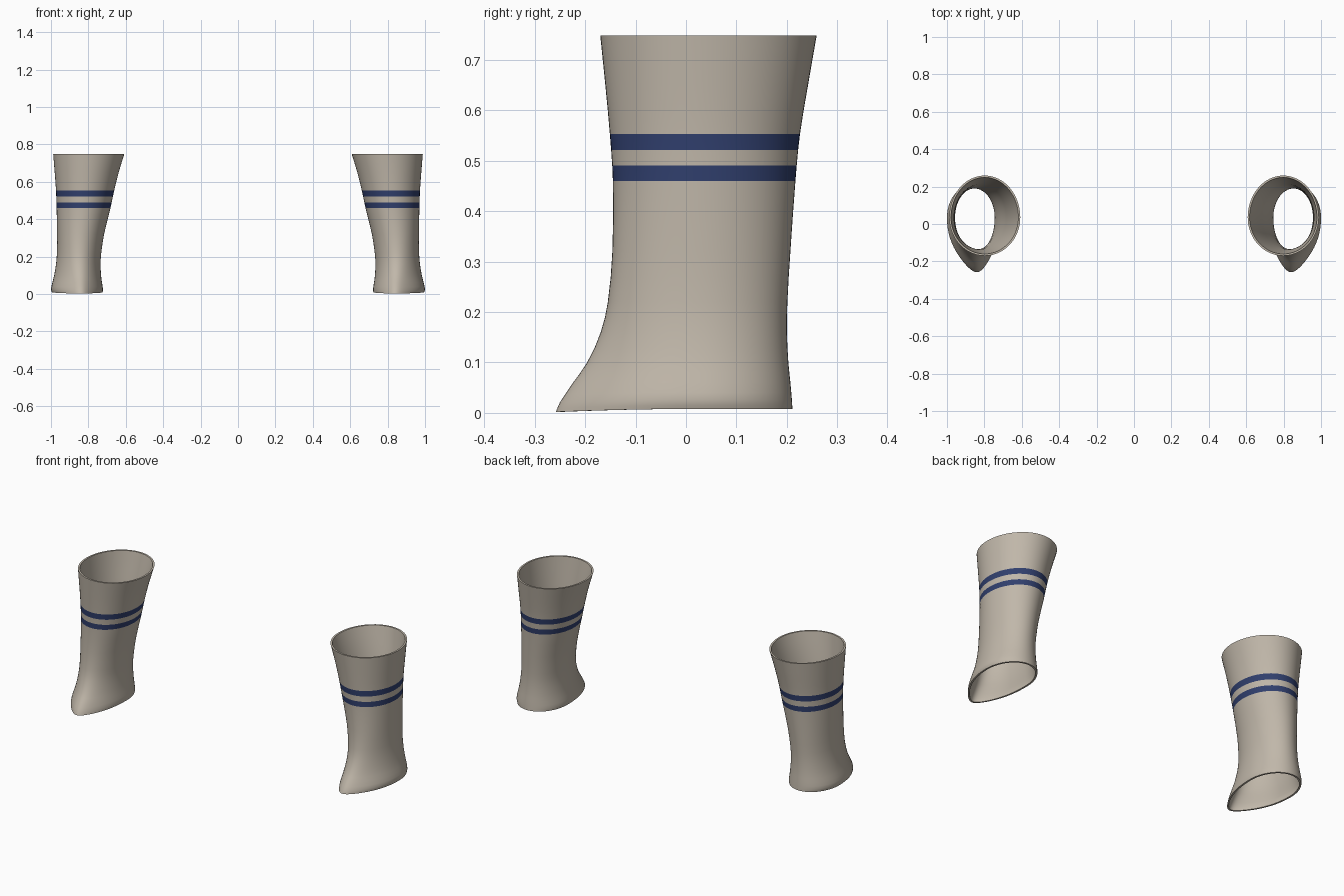
import bpy, bmesh, math

if "Cube" in bpy.data.objects:
    bpy.data.objects.remove(bpy.data.objects["Cube"])


def material(name, rgb):
    m = bpy.data.materials.new(name)
    m.diffuse_color = (*rgb, 1)
    m.use_nodes = True
    m.node_tree.nodes["Principled BSDF"].inputs["Base Color"].default_value = m.diffuse_color
    return m


BEIGE = material("warm beige", (0.53, 0.475, 0.40))
BLUE = material("navy blue", (0.03, 0.05, 0.155))

# Leg sections: height, inner x, outer x, front y, back y, toe pinch
KEYS = [
    (0.008, 0.724, 0.995, -0.258, 0.211, 0.32),
    (0.025, 0.722, 1.000, -0.250, 0.210, 0.32),
    (0.060, 0.727, 0.993, -0.224, 0.207, 0.28),
    (0.100, 0.732, 0.983, -0.196, 0.203, 0.20),
    (0.160, 0.735, 0.973, -0.169, 0.200, 0.10),
    (0.220, 0.731, 0.968, -0.155, 0.201, 0.04),
    (0.320, 0.716, 0.967, -0.146, 0.207, 0.00),
    (0.460, 0.682, 0.970, -0.145, 0.217, 0.00),
    (0.553, 0.662, 0.973, -0.151, 0.226, 0.00),
    (0.650, 0.638, 0.980, -0.160, 0.242, 0.00),
    (0.748, 0.608, 0.988, -0.170, 0.259, 0.00),
]
STRIPES = [(0.460, 0.490), (0.521, 0.553)]
WALL = 0.010
SIDES = 64


def section(z):
    """Smoothly interpolate the key sections at height z."""
    i = 0
    while i < len(KEYS) - 2 and z > KEYS[i + 1][0]:
        i += 1
    a, b = KEYS[i], KEYS[i + 1]
    p, n = KEYS[max(i - 1, 0)], KEYS[min(i + 2, len(KEYS) - 1)]
    h = b[0] - a[0]
    t = (z - a[0]) / h
    out = []
    for k in range(1, 6):
        ma = (b[k] - p[k]) / (b[0] - p[0]) * h
        mb = (n[k] - a[k]) / (n[0] - a[0]) * h
        out.append((2*t**3 - 3*t*t + 1) * a[k] + (t**3 - 2*t*t + t) * ma
                   + (3*t*t - 2*t**3) * b[k] + (t**3 - t*t) * mb)
    return out


def ring(bm, z, inset, side):
    x0, x1, front, back, pinch = section(z)
    cx, cy = (x0 + x1) / 2, 0.035
    rx = (x1 - x0) / 2 - inset
    low = max(0, 1 - z / 0.06)
    verts = []
    for i in range(SIDES):
        a = 2 * math.pi * i / SIDES
        c, s = math.cos(a), math.sin(a)
        toe = max(0, -s)
        ry = (back - cy if s > 0 else cy - front) - inset
        x = cx + rx * c * (1 - pinch * toe ** 3) - 0.06 * pinch * toe ** 2
        verts.append(bm.verts.new((side * x, cy + ry * s, z - 0.007 * low * toe ** 2)))
    return verts


def make_boot(name, side):
    # Row heights include exact stripe borders
    levels = sorted({k[0] for k in KEYS} | {z for s in STRIPES for z in s}
                    | {0.015, 0.04, 0.08, 0.13, 0.19, 0.27, 0.39, 0.60, 0.70})
    path = [(z, 0) for z in levels]
    path += [(z, WALL) for z in reversed(levels)]
    bm = bmesh.new()
    rings = [ring(bm, z, inset, side) for z, inset in path]
    for r in range(len(path)):
        q = (r + 1) % len(path)
        mid = (path[r][0] + path[q][0]) / 2
        outside = path[r][1] == 0 and path[q][1] == 0
        striped = outside and r < q and any(lo < mid < hi for lo, hi in STRIPES)
        for i in range(SIDES):
            j = (i + 1) % SIDES
            f = bm.faces.new((rings[r][i], rings[r][j], rings[q][j], rings[q][i]))
            f.material_index = int(striped)
    bmesh.ops.recalc_face_normals(bm, faces=bm.faces[:])
    mesh = bpy.data.meshes.new(name)
    bm.to_mesh(mesh)
    bm.free()
    mesh.materials.append(BEIGE)
    mesh.materials.append(BLUE)
    ob = bpy.data.objects.new(name, mesh)
    bpy.context.collection.objects.link(ob)
    bpy.ops.object.select_all(action='DESELECT')
    ob.select_set(True)
    bpy.context.view_layer.objects.active = ob
    bpy.ops.object.shade_smooth_by_angle(angle=math.radians(40))


# Mirrored pair of hollow leg covers
make_boot("right_boot", 1)
make_boot("left_boot", -1)
